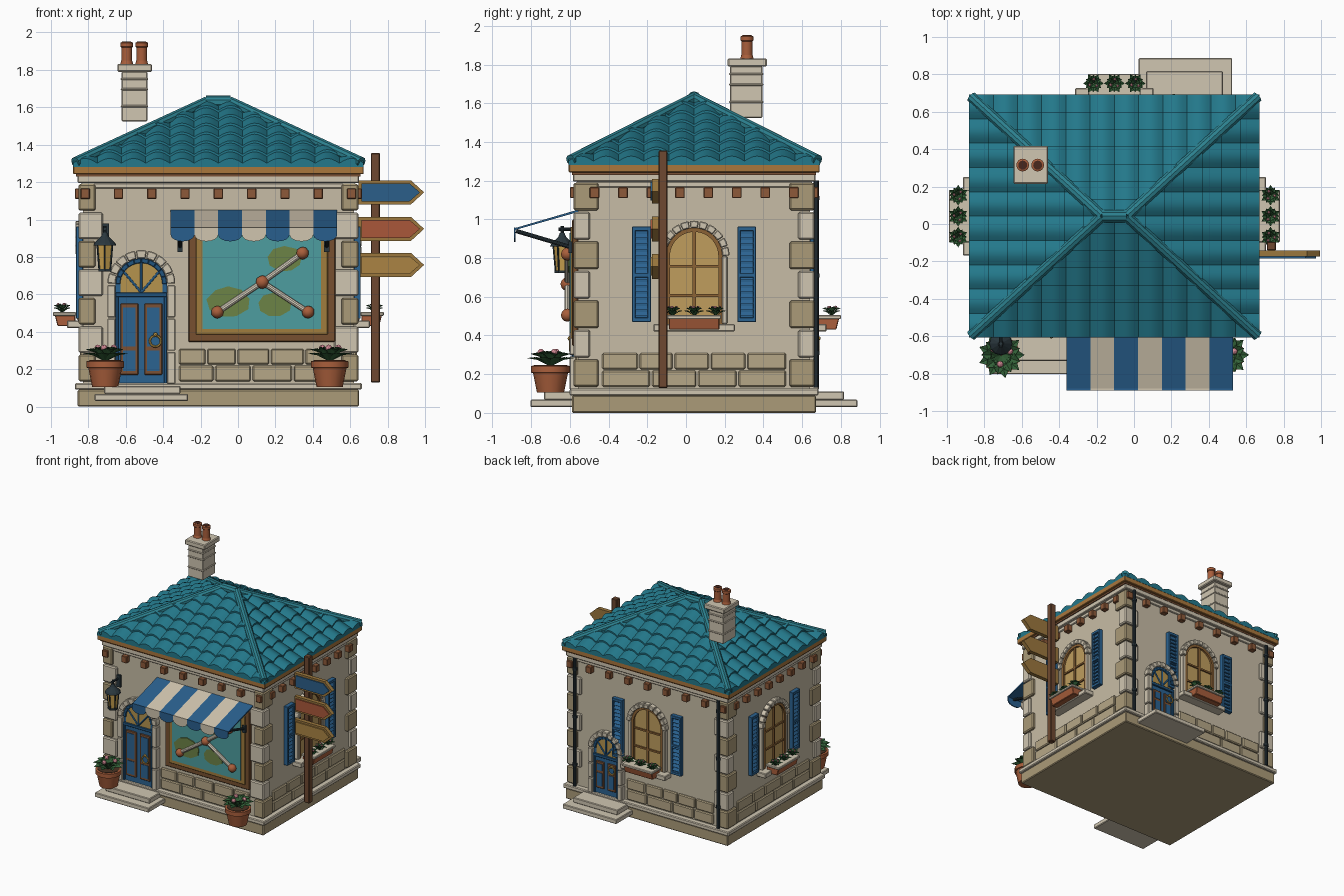
import bpy, bmesh, math, random
from math import pi, sin, cos, radians
from mathutils import Matrix, Vector

if "Cube" in bpy.data.objects:
    bpy.data.objects.remove(bpy.data.objects["Cube"])

random.seed(4)
CX, CY, HX, HY = -0.105, 0.042, 0.725, 0.6      # house centre and wall half sizes
I = Matrix()
C = Matrix.Translation((CX, CY, 0))
parts = {}

def wall(k):  # wall frame: x along the wall, -y outward (0 front, 1 right, 2 back, 3 left)
    return C @ Matrix.Rotation(k * pi / 2, 4, 'Z') @ Matrix.Translation((0, -(HX if k % 2 else HY), 0))

def B(name, col=None, bevel=0, smooth=False):
    if name not in parts:
        parts[name] = (bmesh.new(), col, bevel, smooth)
    return parts[name][0]

def prism(bm, M, pts, a, b, axis='y'):
    f = (lambda p, t: (p[0], t, p[1])) if axis == 'y' else (lambda p, t: (t, p[0], p[1]))
    A = [bm.verts.new(M @ Vector(f(p, a))) for p in pts]
    D = [bm.verts.new(M @ Vector(f(p, b))) for p in pts]
    bm.faces.new(A); bm.faces.new(D[::-1])
    for i in range(len(pts)):
        j = (i + 1) % len(pts)
        bm.faces.new((A[j], A[i], D[i], D[j]))

def box(bm, M, x0, x1, y0, y1, z0, z1):
    prism(bm, M, [(x0, z0), (x1, z0), (x1, z1), (x0, z1)], y0, y1)

def arc(x, z, r, a0, a1, n):
    return [(x + r * cos(a0 + (a1 - a0) * i / n), z + r * sin(a0 + (a1 - a0) * i / n)) for i in range(n + 1)]

def arch(bm, M, x, z0, zs, r, y0, y1):
    prism(bm, M, [(x - r, z0), (x + r, z0)] + arc(x, zs, r, 0, pi, 14), y0, y1)

def ring(bm, M, x, z, r0, r1, n, y0, y1, gap=0.0):
    for i in range(n):
        a, b = pi * i / n + gap, pi * (i + 1) / n - gap
        prism(bm, M, arc(x, z, r1, a, b, 2) + arc(x, z, r0, b, a, 2), y0, y1)

def rod(bm, M, p, q, r, r2=None, n=10):
    p, q = Vector(p), Vector(q)
    T = Matrix.Translation((p + q) / 2) @ (q - p).to_track_quat('Z', 'Y').to_matrix().to_4x4()
    bmesh.ops.create_cone(bm, cap_ends=True, segments=n, radius1=r, radius2=r if r2 is None else r2,
                          depth=(q - p).length, matrix=M @ T)

def lathe(bm, x, y, prof, n=16):
    for (r, z), (r2, z2) in zip(prof, prof[1:]):
        rod(bm, I, (x, y, z), (x, y, z2), r, r2, n)

def ball(bm, M, p, r):
    bmesh.ops.create_icosphere(bm, subdivisions=2, radius=r, matrix=M @ Matrix.Translation(p))

def plant(M, p, R, h, n):  # rosette of folded leaves with blossoms
    bm = B('leaves', '35603A')
    for t, (rr, hh) in enumerate(((1, .6), (.85, .9), (.5, 1))):
        for i in range(n):
            a = 2 * pi * (i + t * .5) / n
            P = M @ Matrix.Translation(p) @ Matrix.Rotation(a, 4, 'Z')
            v = [bm.verts.new(P @ Vector(c)) for c in ((0, 0, 0), (R * rr * .6, -R * .27, h * hh),
                 (R * rr, 0, h * hh * .9), (R * rr * .6, R * .27, h * hh), (R * rr * .55, 0, h * hh * .7))]
            for q in ((0, 1, 4), (1, 2, 4), (2, 3, 4), (3, 0, 4)):
                bm.faces.new([v[j] for j in q])
    for i in range(3):
        a = 2.1 * i + .4
        ball(B('blossoms', 'D98C98'), M, Vector(p) + Vector((R * .4 * cos(a), R * .4 * sin(a), h * .92)), R * .14)

STONE, CREAM, TAN, WOOD, GOLD, BLUE, TERRA, DARK = 'C6BBA4', 'CFC5B0', 'AA9A78', '7A5238', 'A07C40', '2F6390', 'A85F3E', '2E3A40'

# plinth, walls and cornice
box(B('plinth', TAN, .006), C, -.752, .752, -.63, .63, 0, .09)
box(B('plinth_slab', CREAM, .006), C, -.767, .767, -.643, .643, .09, .125)
box(B('walls', STONE), C, -HX, HX, -HY, HY, .12, 1.22)
box(B('cornice', CREAM, .005), C, -.735, .735, -.61, .61, 1.165, 1.195)
box(B('cornice'), C, -.752, .752, -.627, .627, 1.195, 1.235)
box(B('fascia', 'A8763F', .004), C, -.777, .777, -.648, .648, 1.243, 1.285)
box(B('soffit', WOOD), C, -.76, .76, -.63, .63, 1.23, 1.25)

# corner stones
for sx in (-1, 1):
    for sy in (-1, 1):
        for i in range(7):
            z, odd = .135 + i * .152, i % 2
            lx, ly = (.13, .085) if odd else (.09, .13)
            x, y = sorted((sx * .748, sx * (.748 - lx))), sorted((sy * .623, sy * (.623 - ly)))
            box(B('light_quoins', CREAM, .008) if odd else B('tan_quoins', TAN, .008), C, *x, *y, z, z + .142)

# corbels and lower stone blocks on all sides
for k in range(4):
    M, n, sp = wall(k), (8 if k % 2 else 9), (.147 if k % 2 else .178)
    for i in range(n):
        u = (i - (n - 1) / 2) * sp
        box(B('corbels', '8C5A3C', .004), M, u - .025, u + .025, -.042, .01, 1.11, 1.166)
    u0, u1 = ((-.215, .61), (-.48, .48), (-.2, .61), (-.48, .48))[k]
    for row in range(2):
        n = 4 + row
        cuts = [u0] + [u0 + (u1 - u0) * (i + random.uniform(-.12, .12)) / n for i in range(1, n)] + [u1]
        for a, b in zip(cuts, cuts[1:]):
            box(B('base_blocks', 'B5A686', .007), M, a + .005, b - .005, -.016, .01, .135 + row * .09, .219 + row * .09)

# tiled hip roof: rows of arched tiles on each slope, trimmed along the hips
ZE, ZR, RX, RY, RL = 1.285, 1.615, .777, .65, .065
def tiles(k):
    L, L2, run, n = (RX, RL, RY, 12) if k % 2 == 0 else (RY, 0, RX - RL, 10)
    bm, rows, seg, w = bmesh.new(), 7, 6, 2 * L / n
    for r in range(rows):
        s0, s1 = r / rows, min(1, (r + 1.15) / rows)
        for c in range(n):
            g = []
            for s, lift in ((s0, -.004), (s0, .016), (s1, .002)):
                g.append([bm.verts.new((-L + w * (c + j / seg), -run * (1 - s), ZE + (ZR - ZE) * s + lift
                          + (.026 * sin(pi * j / seg) if lift > 0 else 0))) for j in range(seg + 1)])
            for a, b in zip(g, g[1:]):
                for j in range(seg):
                    bm.faces.new((a[j], a[j + 1], b[j + 1], b[j]))
    for s in (-1, 1):
        bmesh.ops.bisect_plane(bm, geom=bm.verts[:] + bm.edges[:] + bm.faces[:], plane_co=(s * L, -run, 0),
                               plane_no=(s * run, L - L2, 0), clear_outer=True)
    off = Matrix.Translation((0, 0 if k % 2 == 0 else -RL, 0))
    bm.transform(C @ Matrix.Rotation(k * pi / 2, 4, 'Z') @ off)
    parts['roof_tiles_' + ('front', 'right', 'back', 'left')[k]] = (bm, '28788A', 0, True)
for k in range(4):
    tiles(k)
deck = B('roof_deck', '246C7B')
hull = [deck.verts.new(C @ Vector(p)) for p in [(x, y, ZE) for x in (-RX, RX) for y in (-RY, RY)] + [(-RL, 0, ZR), (RL, 0, ZR)]]
bmesh.ops.convex_hull(deck, input=hull)
caps = B('hip_caps', '30808E', 0, True)
for sx in (-1, 1):
    for sy in (-1, 1):
        rod(caps, C, (sx * (RX - .012), sy * (RY - .012), ZE + .02), (sx * RL, 0, ZR + .012), .03)
rod(caps, C, (-RL, 0, ZR + .012), (RL, 0, ZR + .012), .035)

# chimney
box(B('chimney', CREAM, .004), I, -.622, -.485, .228, .395, 1.525, 1.79)
for z in (1.6, 1.69, 1.745):
    box(B('chimney'), I, -.627, -.48, .223, .4, z, z + .012)
box(B('chimney_cap', CREAM, .006), I, -.645, -.46, .215, .418, 1.79, 1.832)
for x in (-.595, -.515):
    lathe(B('chimney_pots', TERRA, 0, True), x, .315, [(.034, 1.832), (.029, 1.85), (.029, 1.92), (.034, 1.925), (.034, 1.945), (.024, 1.95)])
    lathe(B('pot_holes', '4A2C22'), x, .315, [(.024, 1.94), (.024, 1.952)])

# doors with arched surround and steps
def door(k, x, r, zs, ring_w):
    M = wall(k); st = B('door_surrounds', CREAM, .005)
    arch(B('doors', BLUE), M, x, .12, zs, r, -.02, .01)
    ring(st, M, x, zs, r, r + ring_w, 9, -.045, .01, .012)
    for s in (-1, 1):
        for i in range(3):
            h = (zs - .12) / 3
            a, b = sorted((x + s * r, x + s * (r + ring_w)))
            box(st, M, a, b, -.045, .01, .12 + i * h, .114 + (i + 1) * h)
    zt = zs - .045
    arch(B('fanlights', 'B4924F'), M, x, zt, zs, r - .025, -.024, 0)
    fr = B('door_frames', '26557E', .003)
    ring(fr, M, x, zs, r - .025, r, 10, -.032, 0)
    box(fr, M, x - r, x + r, -.034, 0, zt - .025, zt)
    for a in (35, 90, 145):
        rod(fr, M, (x, -.024, zt), (x + (r - .02) * cos(radians(a)), -.024, zs + (r - .02) * sin(radians(a))), .008, n=6)
    for s in (-1, 1):
        a, b = sorted((x + s * .016, x + s * (r - .025)))
        box(B('door_panels', WOOD, .003), M, a, b, -.03, 0, .17, zt - .06)
        box(B('door_insets', BLUE), M, a + .014, b - .014, -.034, 0, .19, .3)
        box(B('door_insets'), M, a + .014, b - .014, -.034, 0, .32, zt - .08)
        box(fr, M, min(x + s * r, x + s * (r - .016)), max(x + s * r, x + s * (r - .016)), -.032, 0, .12, zt)
    kn = B('door_knocker', 'C09A4C')
    pts = arc(x + r * .55, .35, .03, 0, 2 * pi, 12)
    for p, q in zip(pts, pts[1:]):
        rod(kn, M, (p[0], -.042, p[1]), (q[0], -.042, q[1]), .006, n=6)
    ball(kn, M, (x + r * .55, -.042, .385), .012)
    sb = B('steps', CREAM, .005)
    box(sb, M, x - .25, x + .25, -.245, 0, .03, .068)
    box(sb, M, x - .2, x + .21, -.175, 0, .068, .11)
door(0, -.412, .137, .655, .045)
door(2, -.38, .115, .5, .042)

# arched windows with shutters and flower boxes on right, back and left
for k in (1, 2, 3):
    M = wall(k)
    arch(B('window_glass', 'BE9C5E'), M, 0, .46, .81, .145, -.008, .01)
    fr = B('window_frames', '8A6238')
    ring(fr, M, 0, .81, .125, .147, 12, -.024, 0)
    for s in (-1, 1):
        a, b = sorted((s * .125, s * .147))
        box(fr, M, a, b, -.024, 0, .46, .81)
        a, b = sorted((s * .145, s * .172))
        box(B('window_surrounds', CREAM, .005), M, a, b, -.03, .01, .46, .81)
        c = s * .272
        a, b = c - .048, c + .048
        sh = B('shutters', BLUE, .002)
        box(sh, M, a, b, -.016, 0, .47, .96)
        for q in (a, b - .016):
            box(sh, M, q, q + .016, -.036, 0, .47, .96)
        for z in (.47, .7, .94):
            box(sh, M, a, b, -.036, 0, z, z + .022)
        for i in range(14):
            z = .5 + i * .031
            prism(sh, M, [(-.016, z + .024), (-.032, z), (-.016, z)], a + .01, b - .01, 'x')
    ring(B('window_surrounds'), M, 0, .81, .145, .183, 11, -.04, .01, .012)
    box(fr, M, -.009, .009, -.02, 0, .46, .945)
    for z in (.6, .75):
        box(fr, M, -.14, .14, -.02, 0, z, z + .014)
    box(B('window_sills', CREAM, .005), M, -.21, .21, -.085, 0, .42, .46)
    prism(B('flower_boxes', TERRA, .004), M, [(-.04, .43), (-.135, .43), (-.15, .49), (-.04, .49)], -.13, .13, 'x')
    box(B('flower_box_rims', CREAM, .004), M, -.14, .14, -.16, -.035, .485, .505)
    for u in (-.112, 0, .112):
        plant(M, (u, -.11, .5), .055, .05, 6)

# shop window with rod-and-ball display
M = wall(0)
sx0, sx1, sz0, sz1 = -.16, .625, .345, 1.0
box(B('shop_frame', '765133', .005), M, sx0, sx1, -.03, 0, sz0, sz1)
box(B('shop_frame_inner', GOLD, .003), M, sx0 + .04, sx1 - .04, -.04, 0, sz0 + .04, sz1 - .04)
box(B('shop_glass', '4E9C9E'), M, sx0 + .075, sx1 - .075, -.044, 0, sz0 + .07, sz1 - .07)
for x, z, r in ((.055, .56, .115), (.355, .79, .095), (.3, .545, .09)):
    prism(B('display_leaves', '6C8248'), M, [(x + r * a * random.uniform(.92, 1.05), z + r * .72 * b) for a, b in arc(0, 0, 1, .2, .2 + 2 * pi * 8 / 9, 8)], -.052, -.04)
mid = (.235, -.055, .665)
for e in ((.45, -.055, .82), (-.005, -.055, .505), (.48, -.055, .505)):
    rod(B('display_rods', 'D8D0BE', 0, True), M, mid, e, .015)
    ball(B('display_balls', TERRA, 0, True), M, e, .034)
ball(B('display_balls'), M, mid, .036)

# striped awning and its arms
w = .89 / 7
for i in range(7):
    a = -.255 + i * w
    aw = B('awning_blue', '2D5F8C') if i % 2 == 0 else B('awning_cream', 'CFC3AD')
    prism(aw, M, [(0, 1.05), (-.325, .955), (-.325, .945), (0, 1.038)], a, a + w, 'x')
    prism(aw, M, [(a, .958), (a, .918)] + [(a + w / 2 + p * w / 2, .918 + q * .035) for p, q in arc(0, 0, 1, pi, 2 * pi, 8)][1:-1] + [(a + w, .918), (a + w, .958)], -.332, -.322)
for x in (-.205, .58):
    rod(B('awning_arms', DARK), M, (x, 0, .845), (x, -.32, .94), .011)
    box(B('awning_arms'), M, x - .014, x + .014, -.05, 0, .825, .885)

# wall lantern
lx, ly = -.712, -.64
lathe(B('lantern_glass', 'C8A050'), lx, ly, [(.032, .735), (.044, .86)], 6)
lathe(B('lantern_metal', DARK), lx, ly, [(.04, .722), (.04, .736)], 6)
lathe(B('lantern_metal'), lx, ly, [(.062, .86), (.055, .875), (.02, .91), (.012, .93)], 12)
for i in range(6):
    c, s = cos(i * pi / 3), sin(i * pi / 3)
    rod(B('lantern_metal'), I, (lx + .034 * s, ly + .034 * c, .73), (lx + .046 * s, ly + .046 * c, .865), .005, n=5)
rod(B('lantern_metal'), I, (lx, ly, .92), (lx, ly, .965), .009)
rod(B('lantern_metal'), I, (lx, ly - .02, .95), (lx, -.555, .95), .009)
box(B('lantern_metal'), I, lx - .022, lx + .022, -.575, -.55, .88, .98)

# potted plants at the front
for x in (-.71, .49):
    lathe(B('plant_pots', TERRA, 0, True), x, -.70, [(.07, .105), (.09, .205), (.1, .208), (.1, .242), (.085, .245)])
    lathe(B('pot_soil', '4A3628'), x, -.70, [(.085, .23), (.085, .248)])
    plant(I, (x, -.70, .24), .125, .08, 9)

# drainpipes at the back corners
for x in (-.665, .665):
    rod(B('drainpipes', DARK, 0, True), wall(2), (x, -.03, .13), (x, -.03, 1.2), .014)
    for z in (.3, .7, 1.1):
        rod(B('drainpipes'), wall(2), (x, -.03, z), (x, -.03, z + .02), .019)

# signpost with arrow boards
box(B('sign_post', '6E4A34', .005), I, .71, .76, -.142, -.095, .128, 1.355)
for i, (z, col) in enumerate(((1.145, '2F5F88'), (.95, 'A8583C'), (.757, 'A98345'))):
    for nm, c, d, y0, y1 in (('sign_board', '9A7740', 0, -.175, -.142), ('sign_panel', col, .016, -.184, -.17)):
        h = .064 - d
        prism(B('%s_%d' % (nm, i + 1), c), I, [(.645 + d, z - h), (.925 - d / 2, z - h), (.995 - d * 1.4, z), (.925 - d / 2, z + h), (.645 + d, z + h)], y0, y1)

# turn every part into an object
mats = {}
for name, (bm, col, bevel, smooth) in parts.items():
    if not name.startswith('roof_tiles'):
        bmesh.ops.recalc_face_normals(bm, faces=bm.faces[:])
    me = bpy.data.meshes.new(name)
    bm.to_mesh(me); bm.free()
    ob = bpy.data.objects.new(name, me)
    bpy.context.collection.objects.link(ob)
    if col not in mats:
        mats[col] = bpy.data.materials.new('colour_' + col)
        mats[col].diffuse_color = [(int(col[i:i + 2], 16) / 255) ** 2.2 for i in (0, 2, 4)] + [1]
    me.materials.append(mats[col])
    if bevel:
        m = ob.modifiers.new('bevel', 'BEVEL')
        m.width, m.segments = bevel, 1
    if smooth:
        bpy.ops.object.select_all(action='DESELECT')
        ob.select_set(True)
        bpy.context.view_layer.objects.active = ob
        bpy.ops.object.shade_smooth_by_angle(angle=radians(35))

for m in bpy.data.materials:
    if m.users and not m.is_grease_pencil:
        m.use_nodes = True
        m.node_tree.nodes["Principled BSDF"].inputs["Base Color"].default_value = m.diffuse_color
